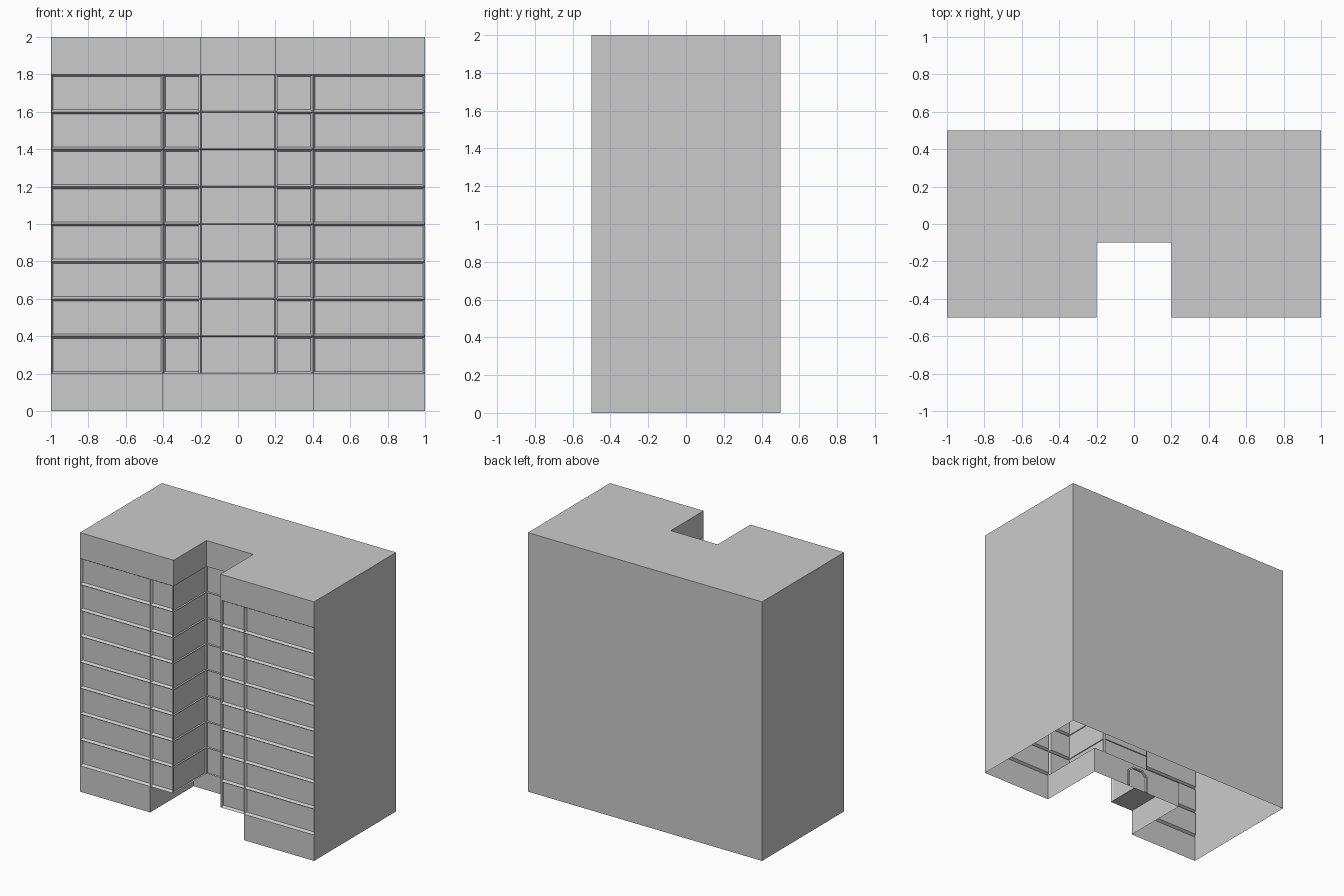
import bpy, bmesh, math

if "Cube" in bpy.data.objects:
    bpy.data.objects.remove(bpy.data.objects["Cube"])

FRONT, BACK = -0.5, 0.5      # outer wall planes
NOTCH, PORCH = -0.1, 0.03    # back planes of light well and entrance recess
FLOOR = 0.2


def finish(name, bm):
    mesh = bpy.data.meshes.new(name)
    bm.to_mesh(mesh)
    bm.free()
    obj = bpy.data.objects.new(name, mesh)
    bpy.context.collection.objects.link(obj)
    return obj


def wall(bm, a, b, z0, z1):
    # vertical quad; outside is on the right when walking a -> b
    pts = [(*a, z0), (*b, z0), (*b, z1), (*a, z1)]
    return bm.faces.new([bm.verts.new(p) for p in pts])


def walls(bm, path, z0, z1):
    return [wall(bm, a, b, z0, z1) for a, b in zip(path, path[1:])]


def slab(bm, pts, z):
    bm.faces.new([bm.verts.new((x, y, z)) for x, y in pts])


bm = bmesh.new()
well = [(-0.2, FRONT), (-0.2, NOTCH), (0.2, NOTCH), (0.2, FRONT)]
left = [(-1, FRONT), (-0.4, FRONT), (-0.2, FRONT)]
right = [(0.2, FRONT), (0.4, FRONT), (1, FRONT)]
outline = [(-1, FRONT)] + well + [(1, FRONT)]

# plain side and back walls
walls(bm, [(1, FRONT), (1, BACK), (-1, BACK), (-1, FRONT)], 0, 2)

# ground floor with wide entrance recess
walls(bm, [(-1, FRONT), (-0.4, FRONT), (-0.4, PORCH), (0.4, PORCH),
           (0.4, FRONT), (1, FRONT)], 0, FLOOR)

# recess ceiling
slab(bm, ([(-0.4, FRONT)] + well + [(0.4, FRONT), (0.4, PORCH), (-0.4, PORCH)])[::-1], FLOOR)

# eight window storeys
windows, well_panels = [], []
for i in range(1, 9):
    z0, z1 = i * FLOOR, (i + 1) * FLOOR
    windows += walls(bm, left, z0, z1) + walls(bm, right, z0, z1)
    well_panels += walls(bm, well, z0, z1)

# plain top storey and roof
walls(bm, outline, 1.8, 2)
slab(bm, outline + [(1, BACK), (-1, BACK)], 2)

# recessed panes
bm.normal_update()
bmesh.ops.inset_individual(bm, faces=windows, thickness=0.017, depth=-0.02)
bmesh.ops.inset_individual(bm, faces=well_panels, thickness=0.005, depth=-0.01)
bmesh.ops.remove_doubles(bm, verts=bm.verts[:], dist=0.0005)
finish("apartment_block", bm)

# arched door frame on the inner side of the entrance wall
bm = bmesh.new()
profile = [(-0.09, 0), (-0.09, 0.13), (-0.045, 0.165), (0.045, 0.165), (0.09, 0.13), (0.09, 0)]
inner = [(x * 0.88, z * 0.93) for x, z in profile]
for j in range(len(profile) - 1):
    ring = [profile[j], profile[j + 1], inner[j + 1], inner[j]]
    bm.faces.new([bm.verts.new((x, PORCH + 0.002, z)) for x, z in ring])
bmesh.ops.remove_doubles(bm, verts=bm.verts[:], dist=0.0005)
ext = bmesh.ops.extrude_face_region(bm, geom=bm.faces[:], use_keep_orig=True)
bmesh.ops.translate(bm, vec=(0, 0.015, 0),
                    verts=[g for g in ext["geom"] if isinstance(g, bmesh.types.BMVert)])
bmesh.ops.recalc_face_normals(bm, faces=bm.faces[:])
finish("inner_door_frame", bm)
